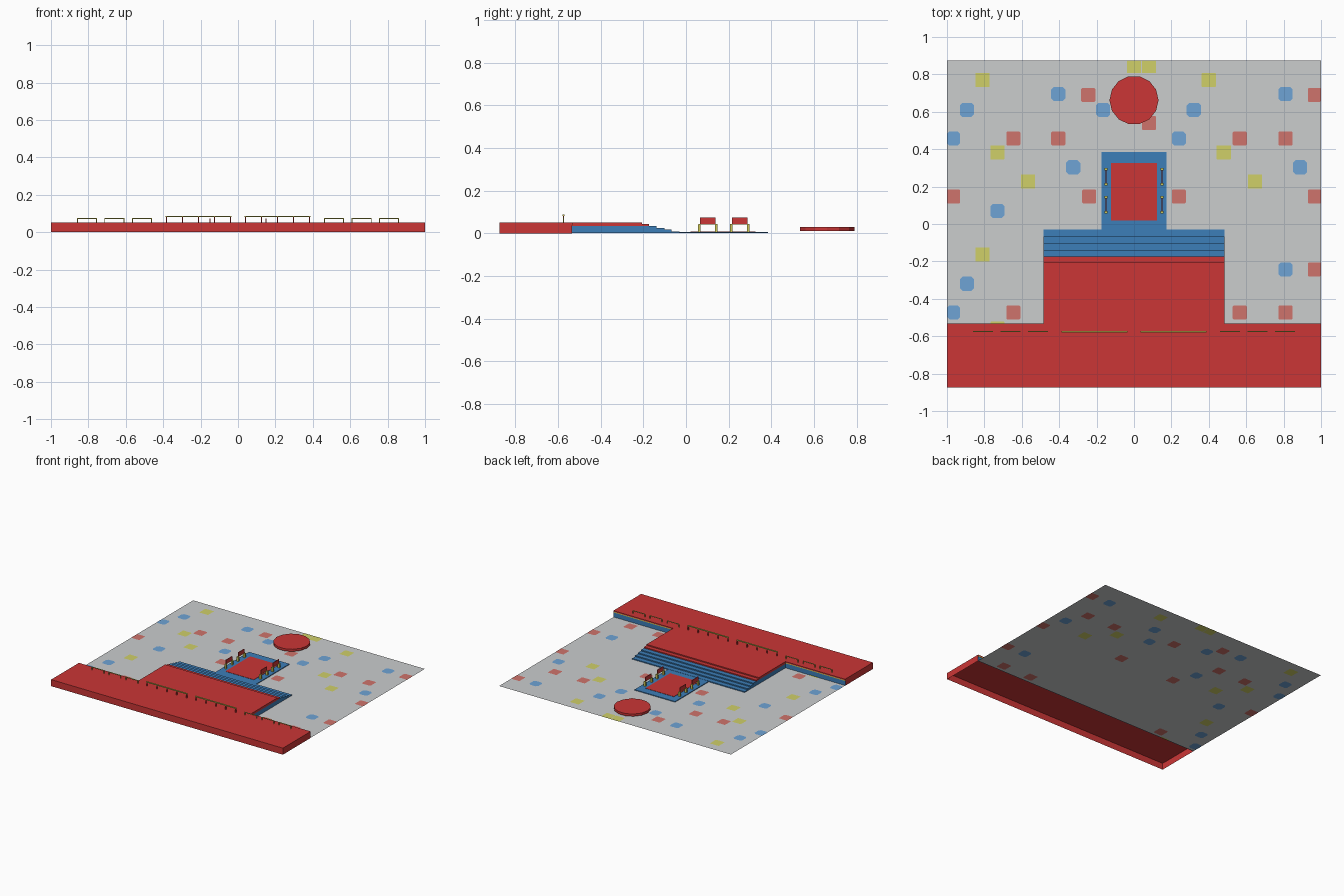
import bpy, bmesh, math

if "Cube" in bpy.data.objects:
    bpy.data.objects.remove(bpy.data.objects["Cube"])


def lin(c):
    c /= 255
    return c / 12.92 if c <= 0.04045 else ((c + 0.055) / 1.055) ** 2.4


def material(name, r, g, b):
    m = bpy.data.materials.new(name)
    m.diffuse_color = (lin(r), lin(g), lin(b), 1)
    m.use_nodes = True
    m.node_tree.nodes["Principled BSDF"].inputs["Base Color"].default_value = m.diffuse_color
    return m


RED = material("red", 203, 54, 54)
BLUE = material("blue", 60, 126, 184)
YELLOW = material("yellow", 205, 198, 85)
GREY = material("grey", 203, 205, 206)
SPOT_RED = material("pale_red", 207, 116, 108)
SPOT_BLUE = material("pale_blue", 110, 164, 213)
SPOT_YELLOW = material("pale_yellow", 208, 208, 105)


def finish(name, bm, *mats):
    bmesh.ops.recalc_face_normals(bm, faces=bm.faces)
    me = bpy.data.meshes.new(name)
    bm.to_mesh(me)
    bm.free()
    for m in mats:
        me.materials.append(m)
    ob = bpy.data.objects.new(name, me)
    bpy.context.collection.objects.link(ob)
    return ob


def add_box(bm, x0, x1, y0, y1, z0, z1):
    vs = bmesh.ops.create_cube(bm, size=1)["verts"]
    for v in vs:
        v.co = (x1 if v.co.x > 0 else x0, y1 if v.co.y > 0 else y0, z1 if v.co.z > 0 else z0)


def boxes(name, mat, *dims):
    bm = bmesh.new()
    for d in dims:
        add_box(bm, *d)
    return finish(name, bm, mat)


def prism(name, mat, profile, x0, x1):
    """Extrude a (y, z) profile along x."""
    bm = bmesh.new()
    f = bm.faces.new([bm.verts.new((x0, y, z)) for y, z in profile])
    ext = bmesh.ops.extrude_face_region(bm, geom=[f], use_keep_orig=True)["geom"]
    for v in ext:
        if isinstance(v, bmesh.types.BMVert):
            v.co.x = x1
    return finish(name, bm, mat)


H = 0.051          # stage height
STEP = H / 6
BACK = -0.535      # rear edge of the wide stage

# Grey floor
bm = bmesh.new()
bm.faces.new([bm.verts.new(p) for p in
              ((-1, BACK, 0.001), (1, BACK, 0.001), (1, 0.875, 0.001), (-1, 0.875, 0.001))])
finish("floor", bm, GREY)


# Coloured floor spots, visible on both sides of the floor
def spots(name, mat, centres, corner):
    bm = bmesh.new()
    h = 0.038
    for x, y in centres:
        x0, x1 = max(x - h, -1), min(x + h, 1)
        y0, y1 = max(y - h, BACK), min(y + h, 0.875)
        c = min(corner, (y1 - y0) / 3)
        ring = [(x0 + c, y0), (x1 - c, y0), (x1, y0 + c), (x1, y1 - c),
                (x1 - c, y1), (x0 + c, y1), (x0, y1 - c), (x0, y0 + c)]
        for z in (0.0002, 0.0018):
            bm.faces.new([bm.verts.new((px, py, z)) for px, py in ring])
    ob = finish(name, bm, mat)
    return ob


spots("red_spots", SPOT_RED, [
    (-.245, .69), (.967, .69), (-.645, .457), (-.405, .457), (.565, .457), (.81, .457),
    (.08, .54), (-.967, .147), (-.24, .147), (.24, .147), (.967, .147), (.967, -.243),
    (-.645, -.473), (.565, -.473), (.81, -.473)], 0.006)
spots("blue_spots", SPOT_BLUE, [
    (-.405, .695), (-.893, .61), (-.165, .61), (.32, .61), (.81, .695), (-.967, .457),
    (.24, .457), (-.325, .303), (.888, .303), (-.73, .07), (-.893, -.32), (.81, -.243),
    (-.967, -.473)], 0.014)
spots("yellow_spots", SPOT_YELLOW, [
    (-.81, .77), (.4, .77), (0, .845), (.08, .845), (-.73, .383), (.48, .383),
    (-.567, .227), (.647, .227), (-.81, -.163), (-.73, -.56)], 0.003)

# Wide stage: open underneath, blue rear wall
bm = bmesh.new()
add_box(bm, -1, 1, -0.875, BACK, 0, H)
bmesh.ops.delete(bm, geom=[f for f in bm.faces if f.calc_center_median().z < 0.001],
                 context="FACES_ONLY")
for f in bm.faces:
    if f.calc_center_median().y > BACK - 0.01:
        f.material_index = 1
finish("main_stage", bm, RED, BLUE)

# Red lip and yellow stripe along the rear wall
for name, mat, z0, z1 in (("stage_lip", RED, 0.043, H), ("stage_stripe", YELLOW, 0.037, 0.043)):
    boxes(name, mat, *[(min(s, s * .485), max(s, s * .485), BACK, BACK + 0.002, z0, z1)
                       for s in (-1, 1)])


# Stepped stage extension: blue lower steps, red upper steps
def stair(edges, z):
    pts = [(BACK, z)]
    for e in edges:
        pts += [(e, z), (e, z + STEP)]
        z += STEP
    return pts + [(BACK, z)]


blue_profile = stair((-.03, -.067, -.102, -.138 - .036), 0)
blue_profile = stair((-.03, -.067, -.102, -.138), 0)
blue_profile = [(y, max(z, 0.0015)) for y, z in blue_profile]
prism("lower_steps", BLUE, blue_profile, -.485, .485)
prism("upper_steps", RED, stair((-.174, -.206), 4 * STEP), -.485, .485)

# Walkway with carpet
boxes("walkway", BLUE, (-.175, .175, -.03, .385, .0015, .007))
boxes("carpet", RED, (-.123, .123, .02, .325, .007, .009))

# Round podium
bm = bmesh.new()
bmesh.ops.create_cone(bm, cap_ends=True, segments=14, radius1=.131, radius2=.131, depth=.018)
for v in bm.verts:
    x, y = v.co.x, v.co.y
    v.co = (-y, x + .662, v.co.z + .02)
finish("round_podium", bm, RED)

# Small standing panels on either side of the carpet
panels, legs = [], []
for x in (-.15, .15):
    for y in (.1025, .2525):
        panels.append((x - .003, x + .003, y - .037, y + .037, .044, .073))
        legs.append((x - .003, x + .003, y - .045, y + .045, .040, .044))
        for s in (-1, 1):
            c = y + s * .040
            legs.append((x - .008, x + .008, c - .006, c + .006, .007, .040))
boxes("panel_boards", RED, *panels)
boxes("panel_legs", YELLOW, *legs)

# Railings across the stage
RY = -.575
bars, posts, frames = [], [], []
for s in (-1, 1):
    a, b = sorted((s * .035, s * .388))
    bars.append((a, b, RY - .004, RY + .004, .080, .087))
    for i in range(5):
        px = a + .005 + (b - a - .01) * i / 4
        posts.append((px - .003, px + .003, RY - .003, RY + .003, H, .080))
    for c in (.513, .661, .807):
        c *= s
        frames.append((c - .054, c + .054, RY - .0025, RY + .0025, .071, .075))
        for t in (-1, 1):
            px = c + t * .0515
            frames.append((px - .0025, px + .0025, RY - .0025, RY + .0025, H, .071))
boxes("long_rail_bars", YELLOW, *bars)
boxes("long_rail_posts", RED, *posts)
boxes("short_rail_frames", YELLOW, *frames)
